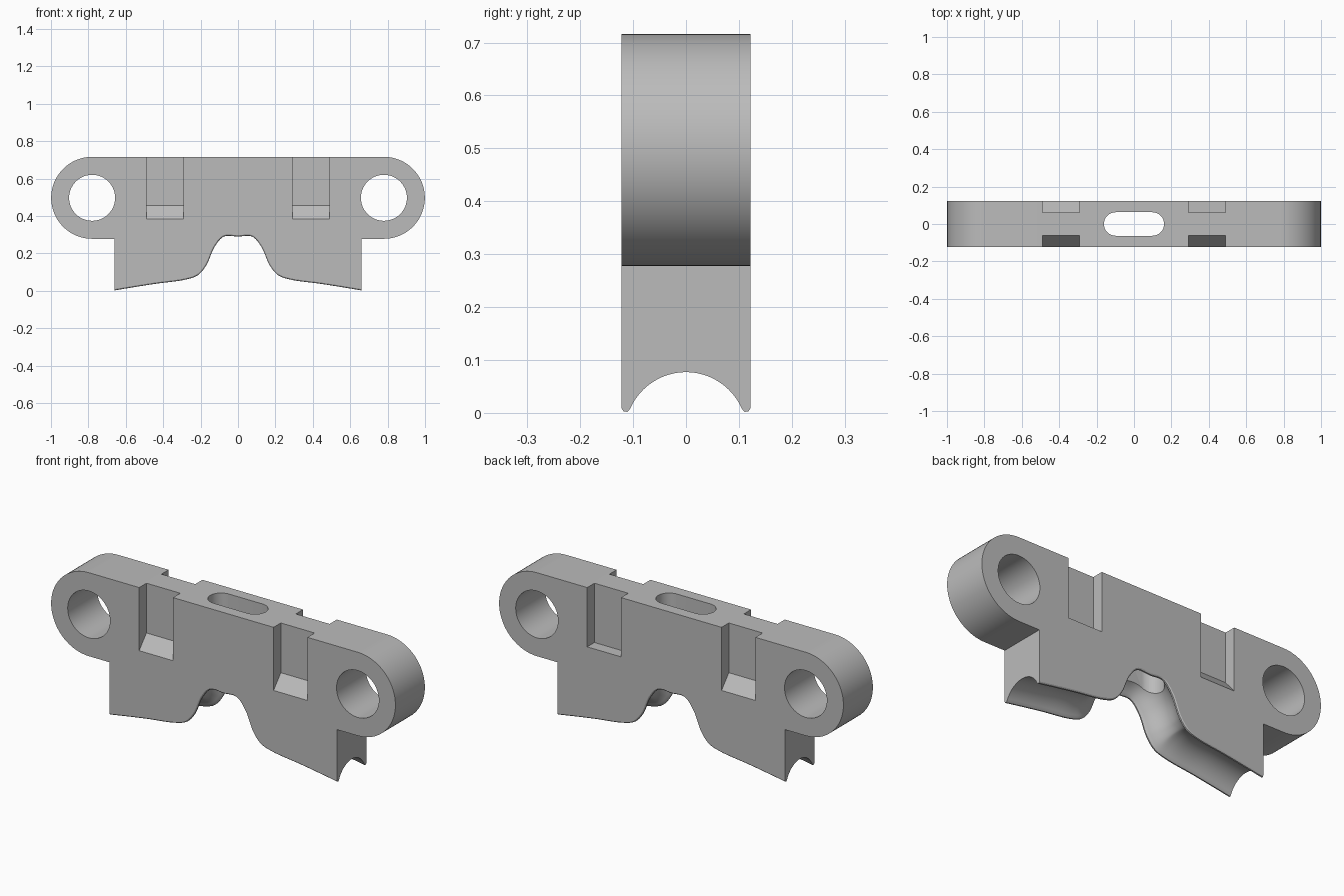
import bpy
import bmesh
from math import cos, sin, pi, radians, sqrt
from mathutils import Vector

if "Cube" in bpy.data.objects:
    bpy.data.objects.remove(bpy.data.objects["Cube"])

HALF = 0.122            # half thickness of the plate
LUG_X, LUG_Z, LUG_R = 0.78, 0.497, 0.219
TOP = LUG_Z + LUG_R

grey = bpy.data.materials.new("plain grey")
grey.use_nodes = True
colour = (0.5, 0.5, 0.5, 1)
grey.diffuse_color = colour
grey.node_tree.nodes["Principled BSDF"].inputs["Base Color"].default_value = colour


def loft(name, rings):
    """Closed solid from equal-length rings of points."""
    bm = bmesh.new()
    loops = [[bm.verts.new(p) for p in ring] for ring in rings]
    n = len(loops[0])
    for a, b in zip(loops, loops[1:]):
        for i in range(n):
            j = (i + 1) % n
            bm.faces.new((a[i], a[j], b[j], b[i]))
    bm.faces.new(loops[0])
    bm.faces.new(loops[-1])
    bmesh.ops.recalc_face_normals(bm, faces=bm.faces)
    mesh = bpy.data.meshes.new(name)
    bm.to_mesh(mesh)
    bm.free()
    obj = bpy.data.objects.new(name, mesh)
    bpy.context.collection.objects.link(obj)
    mesh.materials.append(grey)
    return obj


def arc(cx, cy, r, start, end, steps):
    angles = [radians(start + (end - start) * i / steps) for i in range(steps + 1)]
    return [(cx + r * cos(a), cy + r * sin(a)) for a in angles]


def along_y(points, y):
    return [(x, y, z) for x, z in points]


def mirrored(points):
    return points + [(-x, z) for x, z in reversed(points)]


# Plate with rounded lugs and a lower block
outline = mirrored(arc(LUG_X, LUG_Z, LUG_R, 90, -90, 40) + [(0.66, LUG_Z - LUG_R), (0.66, -0.05)])
body = loft("clamp_body", [along_y(outline, -HALF), along_y(outline, HALF)])
cutters = []

# Lug holes
for s in (-1, 1):
    circle = arc(s * LUG_X, LUG_Z, 0.123, 0, 360, 56)[:-1]
    cutters.append(loft("lug_hole", [along_y(circle, -0.3), along_y(circle, 0.3)]))

# Vertical slot through the middle
slot = arc(0.098, 0, 0.063, -90, 90, 16) + arc(-0.098, 0, 0.063, 90, 270, 16)
cutters.append(loft("centre_slot", [[(x, y, z) for x, y in slot] for z in (-0.2, 1)]))

# Side pockets: ramped floors, one with a level floor
for sx in (-1, 1):
    for sy in (-1, 1):
        level = sx > 0 and sy > 0
        inner, outer = (0.405, 0.405) if level else (0.455, 0.385)
        drop = (outer - inner) / 0.06
        side = [(0.062, TOP + 0.1), (0.062, inner), (0.142, inner + drop * 0.08), (0.142, TOP + 0.1)]
        cutters.append(loft("side_pocket", [[(sx * x, sy * y, z) for y, z in side] for x in (0.292, 0.488)]))

# Underside path, smoothed between a few control points
ctrl = [Vector(p) for p in ((0.86, -0.035), (0.66, 0.002), (0.45, 0.036), (0.28, 0.06), (0.215, 0.083),
                            (0.17, 0.135), (0.125, 0.235), (0.075, 0.29), (0, 0.29))]
ctrl = ctrl + [Vector((-p.x, p.y)) for p in reversed(ctrl[:-1])]
path = []
for i in range(1, len(ctrl) - 2):
    a, b, c, d = ctrl[i - 1:i + 3]
    knots = [0]
    for p, q in ((a, b), (b, c), (c, d)):
        knots.append(knots[-1] + sqrt((q - p).length))
    k0, k1, k2, k3 = knots
    for step in range(8):
        t = k1 + (k2 - k1) * step / 8
        ab = a.lerp(b, (t - k0) / (k1 - k0))
        bc = b.lerp(c, (t - k1) / (k2 - k1))
        cd = c.lerp(d, (t - k2) / (k3 - k2))
        path.append(ab.lerp(bc, (t - k0) / (k2 - k0)).lerp(bc.lerp(cd, (t - k1) / (k3 - k1)), (t - k1) / (k2 - k1)))
path = [ctrl[0]] + path + [ctrl[-2], ctrl[-1]]

# Round groove with softened lips swept along that path
lip = [(0.2, 0.007), (HALF, 0.007), (0.118, 0.001), (0.111, 0.0)]
groove = arc(0, -0.042, 0.116, 24, 156, 24)
section = lip + groove + [(-y, d) for y, d in reversed(lip)]
rings = []
for i, p in enumerate(path):
    tangent = (path[min(i + 1, len(path) - 1)] - path[max(i - 1, 0)]).normalized()
    normal = Vector((tangent.y, -tangent.x))
    rings.append([(p.x + normal.x * d, y, p.y + normal.y * d) for y, d in section]
                 + [(p.x, -0.2, -0.3), (p.x, 0.2, -0.3)])
cutters.append(loft("underside_groove", rings))

# Cut everything out of the body
bpy.ops.object.select_all(action='DESELECT')
body.select_set(True)
bpy.context.view_layer.objects.active = body
for cutter in cutters:
    cutter.hide_render = True
    mod = body.modifiers.new(cutter.name, 'BOOLEAN')
    mod.operation = 'DIFFERENCE'
    mod.solver = 'EXACT'
    mod.object = cutter
    bpy.ops.object.modifier_apply(modifier=mod.name)
    bpy.data.objects.remove(cutter)

bpy.ops.object.shade_smooth_by_angle(angle=radians(30))
